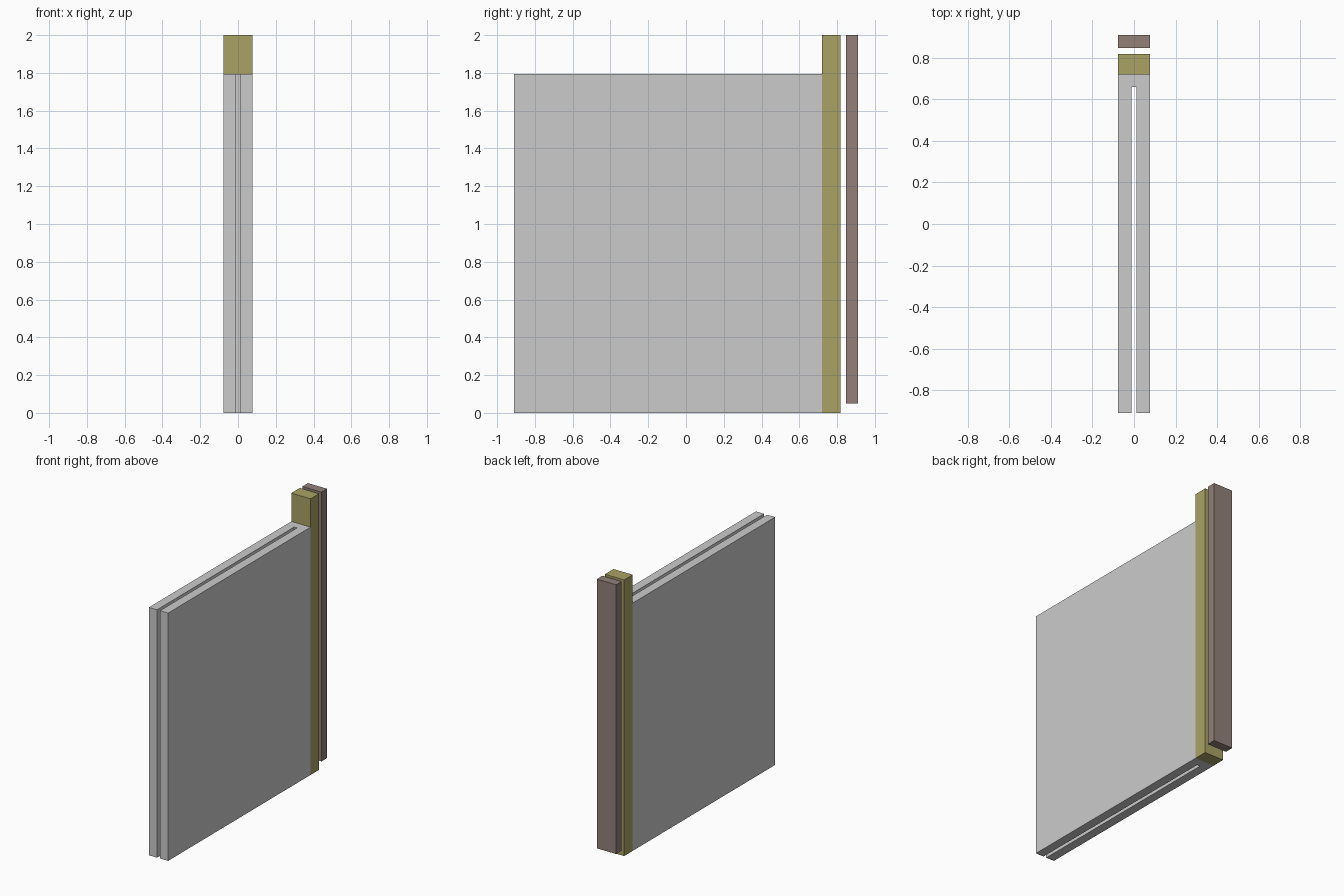
import bpy, bmesh

if "Cube" in bpy.data.objects:
    bpy.data.objects.remove(bpy.data.objects["Cube"])

W = 0.077      # half thickness of the whole model
SLOT = 0.012   # half width of the slot


def material(name, rgb):
    mat = bpy.data.materials.new(name)
    mat.diffuse_color = (*rgb, 1)
    mat.use_nodes = True
    mat.node_tree.nodes["Principled BSDF"].inputs["Base Color"].default_value = mat.diffuse_color
    return mat


def extrude_profile(name, pts, z0, z1, mat=None):
    """Extrude a counter-clockwise xy outline from z0 up to z1."""
    bm = bmesh.new()
    face = bm.faces.new([bm.verts.new((x, y, z0)) for x, y in pts])
    top = bmesh.ops.extrude_face_region(bm, geom=[face])["geom"]
    verts = [v for v in top if isinstance(v, bmesh.types.BMVert)]
    bmesh.ops.translate(bm, verts=verts, vec=(0, 0, z1 - z0))
    bmesh.ops.recalc_face_normals(bm, faces=bm.faces)
    mesh = bpy.data.meshes.new(name)
    bm.to_mesh(mesh)
    bm.free()
    obj = bpy.data.objects.new(name, mesh)
    bpy.context.collection.objects.link(obj)
    if mat:
        mesh.materials.append(mat)
    return obj


def bar(name, y0, y1, z0, z1, mat):
    return extrude_profile(name, [(-W, y0), (W, y0), (W, y1), (-W, y1)], z0, z1, mat)


# Slotted panel: U-shaped plan, open at the front
half = [(SLOT, 0.66), (SLOT, -0.91), (W, -0.91), (W, 0.72)]
extrude_profile("slotted_panel", half + [(-x, y) for x, y in reversed(half)], 0, 1.795)

# Upright post behind the panel
bar("post", 0.72, 0.818, 0, 2, material("olive", (0.40, 0.36, 0.13)))

# Separate strip behind the post, raised off the floor
bar("back_strip", 0.846, 0.91, 0.05, 2, material("brown", (0.29, 0.22, 0.19)))
